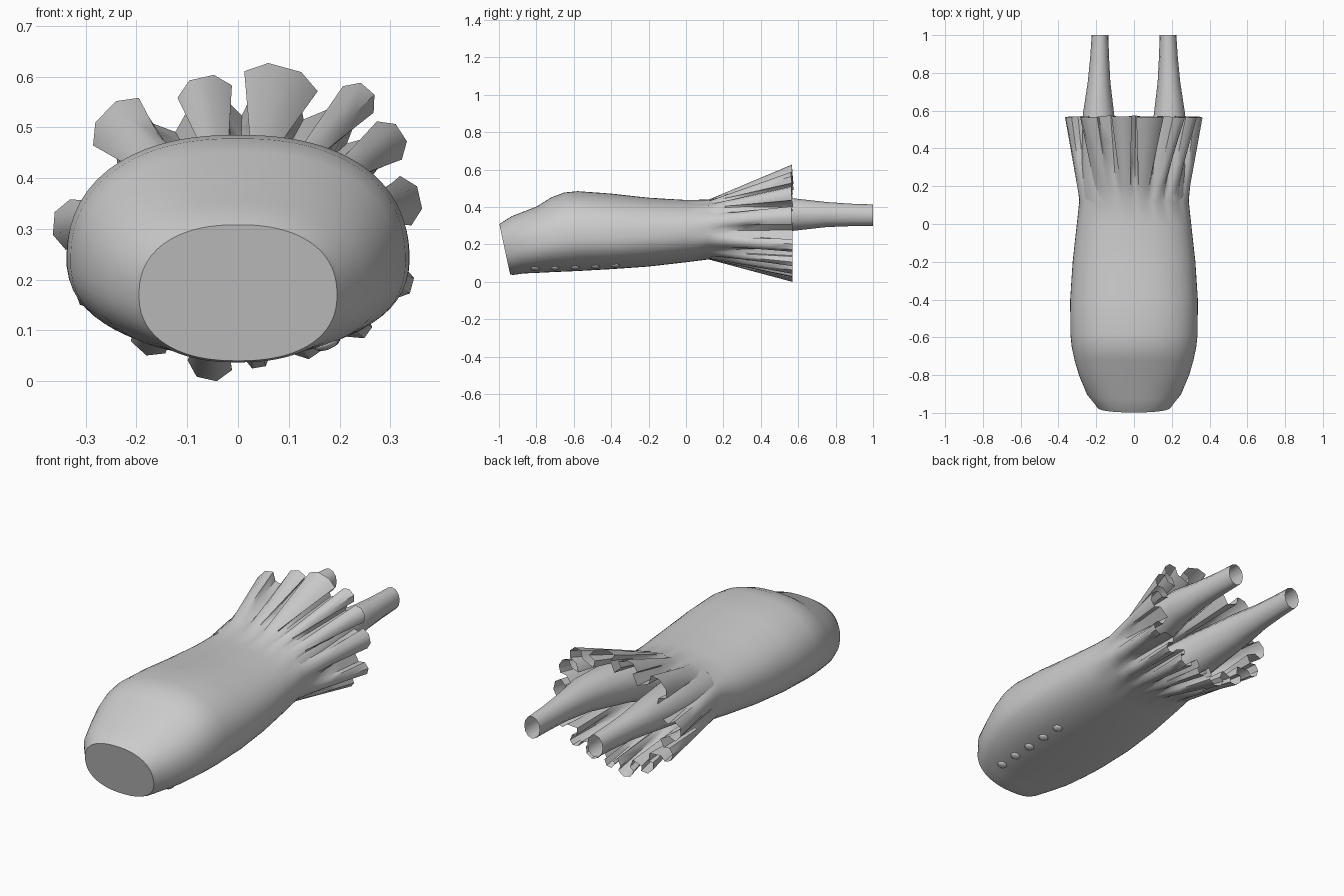
import bpy, bmesh, math
from mathutils import Vector

if "Cube" in bpy.data.objects:
    bpy.data.objects.remove(bpy.data.objects["Cube"])


def loft(name, rings, cap_first=False, angle=40):
    """Skin a list of equal-length closed rings."""
    bm = bmesh.new()
    vs = [[bm.verts.new(p) for p in r] for r in rings]
    n = len(vs[0])
    for a, b in zip(vs, vs[1:]):
        for i in range(n):
            j = (i + 1) % n
            bm.faces.new((a[i], a[j], b[j], b[i]))
    if cap_first:
        bm.faces.new(list(reversed(vs[0])))
    bmesh.ops.recalc_face_normals(bm, faces=bm.faces)
    me = bpy.data.meshes.new(name)
    bm.to_mesh(me)
    bm.free()
    ob = bpy.data.objects.new(name, me)
    bpy.context.collection.objects.link(ob)
    bpy.ops.object.select_all(action='DESELECT')
    ob.select_set(True)
    bpy.context.view_layer.objects.active = ob
    bpy.ops.object.shade_smooth_by_angle(angle=math.radians(angle))
    return ob


def section(y, hw, z0, zc, z1, ang, n=2.3):
    """Point on a superellipse with different upper and lower heights."""
    c, s = math.cos(ang), math.sin(ang)
    h = (z1 - zc) if s > 0 else (zc - z0)
    r = (abs(c / hw) ** n + abs(s / h) ** n) ** (-1 / n)
    return Vector((r * c, y, zc + r * s))


# pleat tips seen from the front: x, z, half width (counter-clockwise)
lobes = [(.35, .36, .05), (.315, .485, .045), (.25, .57, .04), (.09, .61, .075),
         (-.07, .59, .055), (-.255, .525, .065), (-.355, .31, .05),
         (-.31, .17, .04), (-.19, .07, .045), (-.06, .012, .045),
         (.04, .035, .03), (.15, .06, .04), (.25, .1, .03), (.335, .19, .035)]
mid = Vector((0, .28))
tips = [Vector((x, z)) - mid for x, z, w in lobes]
n = len(tips)
valleys = [(tips[i - 1] + tips[i]) * .5 * .76 for i in range(n)]

# pleated rim and the matching angles on the body
rim, angles = [], []
for i, (x, z, w) in enumerate(lobes):
    v0, v1, t = valleys[i], valleys[(i + 1) % n], tips[i]
    u = t.normalized()
    side = Vector((-u.y, u.x))
    depth = t.length - (v0.length + v1.length) / 2
    neck = t - u * depth * .55
    pts = [v0, neck - side * w * .62, t - side * w - u * .02,
           t - side * w * .45 + u * .008, t + side * w * .45 + u * .008,
           t + side * w - u * .02, neck + side * w * .62]
    rim += pts
    a0 = math.atan2(v0.y, v0.x)
    a1 = math.atan2(v1.y, v1.x)
    if a1 < a0:
        a1 += 2 * math.pi
    angles += [a0 + (a1 - a0) * k / 7 for k in range(7)]

# body sections: y, half width, bottom, centre height, top
sections = [(-.985, .205, .037, .17, .318), (-.9, .25, .045, .19, .352),
            (-.8, .292, .048, .21, .402), (-.72, .315, .052, .225, .452),
            (-.65, .33, .055, .235, .478), (-.58, .337, .058, .24, .485),
            (-.4, .338, .068, .24, .472), (-.2, .325, .082, .25, .45),
            (0, .303, .105, .265, .438), (.12, .29, .12, .28, .44)]
rings = []
for inset in (1, 0):
    ring = []
    for a in angles:
        y, hw, z0, zc, z1 = sections[0]
        k = .01 * inset
        p = section(y, hw - k, z0 + k * .3, zc, z1 - k, a)
        p.y = -1 + .06 * (z1 - p.z) / .28 + (0 if inset else .015)
        ring.append(p)
    rings.append(ring)
for s in sections[1:]:
    ring = [section(*s, a) for a in angles]
    if s[0] == -.9:
        for p in ring:
            p.y += .03 * (.2 - p.z) / .15
    rings.append(ring)
base = rings[-1]
for t in (.2, .45, .72, 1):
    rings.append([Vector((b.x + (r.x - b.x) * t, .12 + .45 * t - .08 * t * (r.length - .3) * (r.y > 0),
                          b.z + (r.y + mid.y - b.z) * t)) for b, r in zip(base, rim)])
loft("pleated_body", rings, cap_first=True, angle=48)

# rear tubes: y, x centre, half width, z centre, half height
tube = [(.12, .14, .138, .30, .125), (.3, .165, .115, .335, .11), (.58, .188, .083, .36, .086),
        (.75, .185, .06, .36, .067), (.88, .182, .05, .358, .06), (1, .18, .044, .357, .057)]
for name, sx in (("right_tube", 1), ("left_tube", -1)):
    loft(name, [[Vector((sx * (cx + hw * math.cos(a)), y, cz + hh * math.sin(a)))
                 for a in [2 * math.pi * k / 12 for k in range(12)]]
                for y, cx, hw, cz, hh in tube], angle=45)

# row of buttons along the right underside
body = bpy.data.objects["pleated_body"]
for i in range(5):
    ok, loc, nor, _ = body.closest_point_on_mesh(Vector((.2, -.81 + .11 * i, .0)))
    bpy.ops.mesh.primitive_uv_sphere_add(segments=12, ring_count=6, radius=.024, location=loc)
    b = bpy.context.object
    b.name = f"button_{i + 1}"
    b.scale = (1, 1, .45)
    b.rotation_euler = nor.to_track_quat('Z', 'Y').to_euler()
    bpy.ops.object.shade_smooth()
